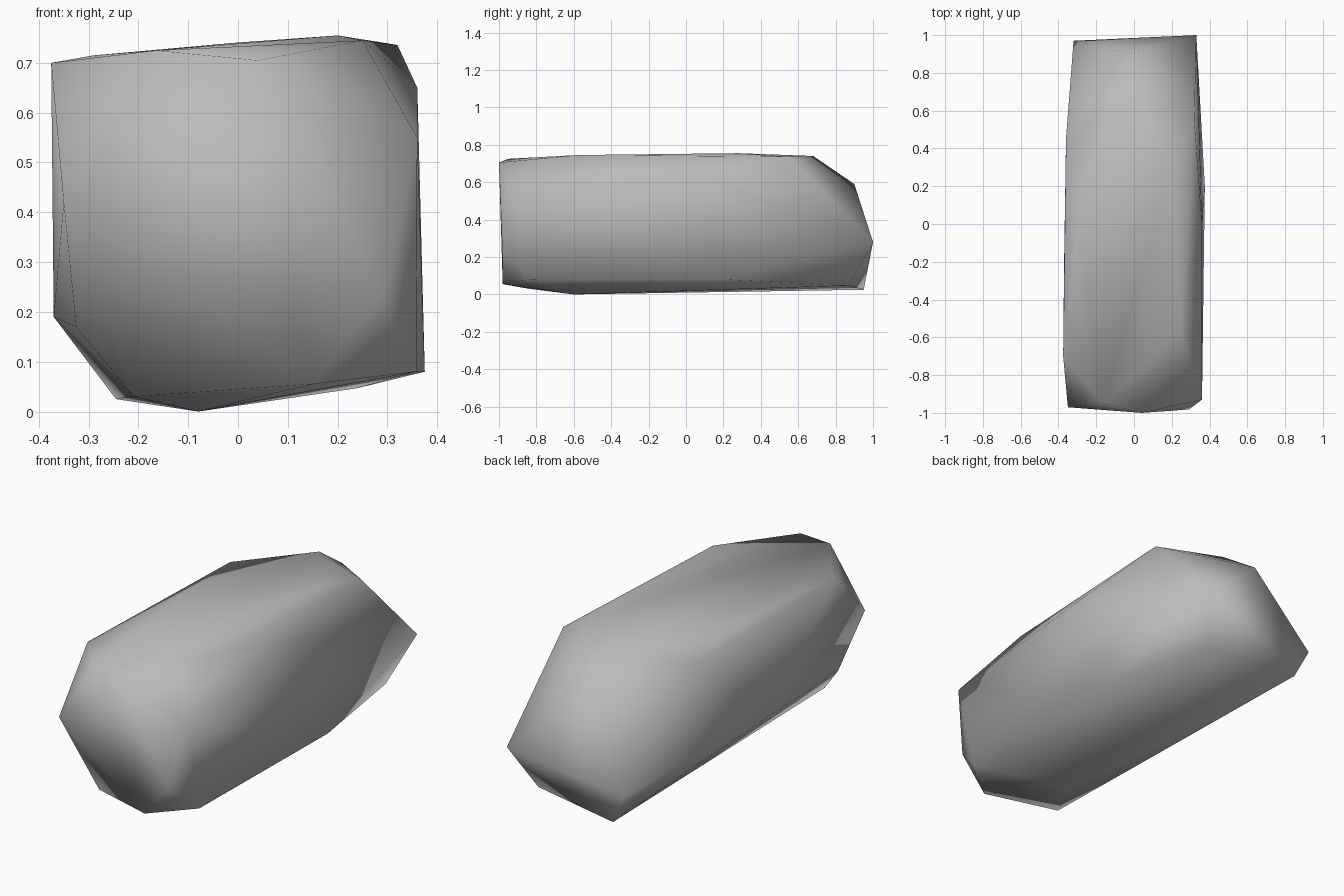
import bpy
import bmesh

cube = bpy.data.objects.get("Cube")
if cube:
    bpy.data.objects.remove(cube, do_unlink=True)

# Corners of the boulder, grouped by region
front = [(.04, -1, .705), (-.165, -.95, .725), (-.35, -.97, .42),
         (-.325, -.785, .17), (.29, -.982, .23), (.36, -.93, .55), (.15, -.98, .055)]
top = [(-.375, -.7, .70), (-.29, 0, .715), (-.36, .45, .68), (.25, -.58, .745),
       (.2, .28, .755), (.36, 0, .65), (.32, .55, .736), (-.01, .68, .74)]
back = [(-.03, .9, .59), (.33, 1, .28), (-.32, .97, .18)]
base = [(-.08, -.6, 0), (-.21, -.84, .03), (-.37, -.2, .19), (-.245, .95, .025),
        (.24, .87, .047), (.375, .2, .08), (.358, -.83, .08)]

# Faceted stone stretched over the corners
bm = bmesh.new()
for corner in front + top + back + base:
    bm.verts.new(corner)
hull = bmesh.ops.convex_hull(bm, input=bm.verts[:])
bmesh.ops.delete(bm, geom=list(set(hull["geom_interior"])), context="VERTS")
bmesh.ops.recalc_face_normals(bm, faces=bm.faces[:])
for face in bm.faces:
    face.smooth = True

mesh = bpy.data.meshes.new("boulder")
bm.to_mesh(mesh)
bm.free()
boulder = bpy.data.objects.new("boulder", mesh)
bpy.context.collection.objects.link(boulder)

# Plain grey stone
stone = bpy.data.materials.new("stone_grey")
stone.use_nodes = True
grey = (.5, .5, .5, 1)
stone.diffuse_color = grey
stone.node_tree.nodes["Principled BSDF"].inputs["Base Color"].default_value = grey
mesh.materials.append(stone)
